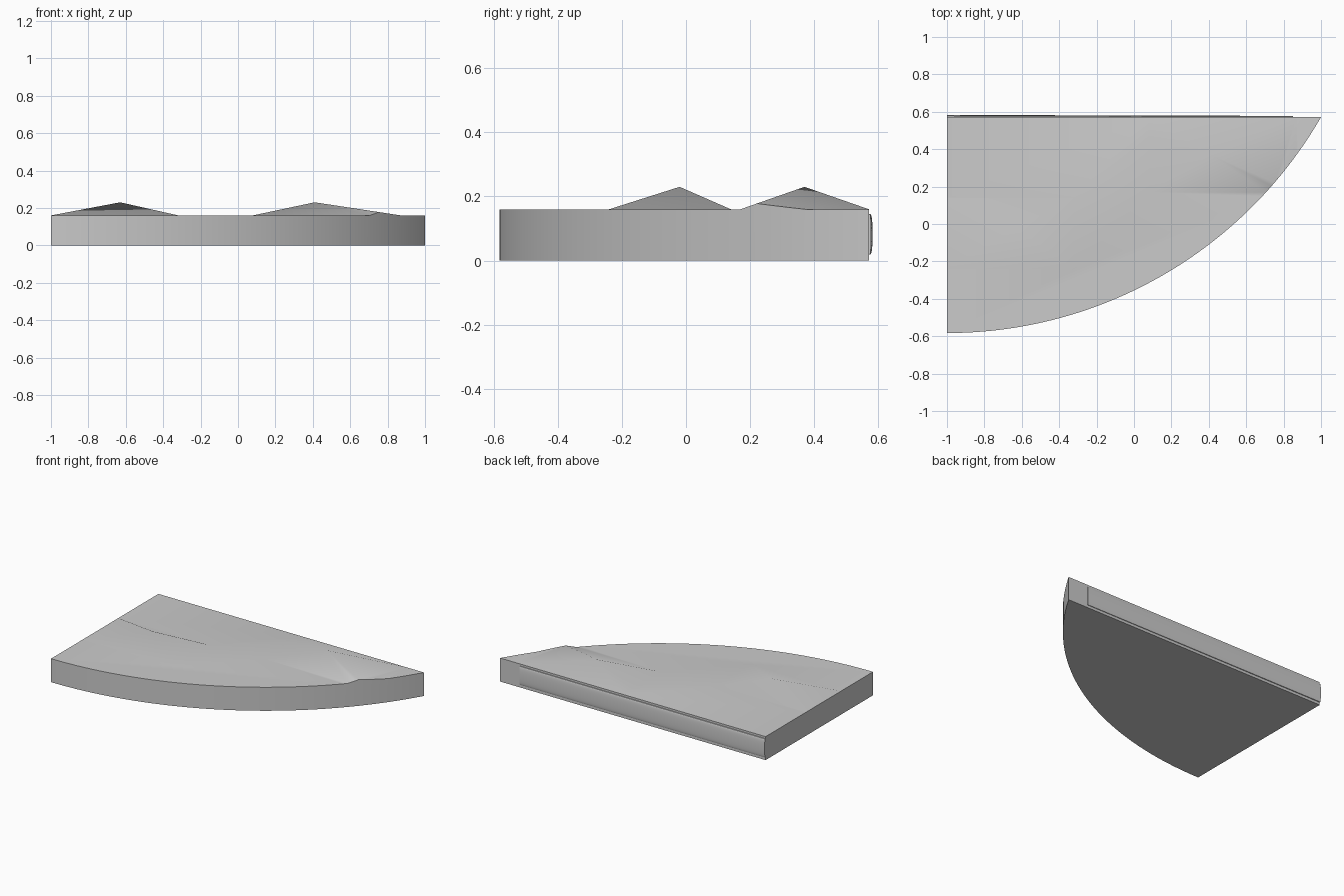
import bpy, bmesh, math

if "Cube" in bpy.data.objects:
    bpy.data.objects.remove(bpy.data.objects["Cube"])

BACK, R = 0.572, 2.3094      # straight back edge, radius of the curved edge
TOP, PEAK = 0.16, 0.23
CY = -0.583 + R              # arc centre is at x = -1


def make(name, verts, faces):
    me = bpy.data.meshes.new(name)
    me.from_pydata(verts, [], faces)
    bm = bmesh.new()
    bm.from_mesh(me)
    bmesh.ops.recalc_face_normals(bm, faces=bm.faces)
    bm.to_mesh(me)
    bm.free()
    ob = bpy.data.objects.new(name, me)
    bpy.context.collection.objects.link(ob)
    return ob


def loft(name, rings):
    """Closed solid through equal-length rings."""
    n = len(rings[0])
    faces = [(k * n + i, k * n + (i + 1) % n, (k + 1) * n + (i + 1) % n, (k + 1) * n + i)
             for k in range(len(rings) - 1) for i in range(n)]
    last = (len(rings) - 1) * n
    faces += [tuple(range(n)), tuple(range(last, last + n))]
    return make(name, [v for r in rings for v in r], faces)


def prism(name, outline, z0, z1):
    return loft(name, [[(x, y, z) for x, y in outline] for z in (z0, z1)])


def boolean(ob, other, op):
    m = ob.modifiers.new(op, 'BOOLEAN')
    m.operation, m.object, m.solver = op, other, 'EXACT'
    other.hide_render = True
    bpy.context.view_layer.objects.active = ob
    bpy.ops.object.modifier_apply(modifier=m.name)
    bpy.data.objects.remove(other)


def hill(x0, xm, x1, y0, ym, y1):
    """Pyramid with its base sunk below the plate top."""
    s = (PEAK - 0.09) / (PEAK - TOP)
    base = [(xm + (x - xm) * s, ym + (y - ym) * s, 0.09)
            for x, y in ((x0, y0), (x1, y0), (x1, y1), (x0, y1))]
    return make("hill", base + [(xm, ym, PEAK)],
                [(0, 1, 2, 3), (0, 1, 4), (1, 2, 4), (2, 3, 4), (3, 0, 4)])


# Height solid: flat slab with two low hills
terrain = prism("terrain", [(-2, -2), (2, -2), (2, 2), (-2, 2)], -0.5, TOP)
boolean(terrain, hill(-0.999, -0.63, -0.32, -0.24, -0.02, 0.14), 'UNION')
boolean(terrain, hill(0.08, 0.41, 0.87, 0.17, 0.37, 0.571), 'UNION')

# Plate: sixty-degree arc with straight left and back sides
N = 64
arc = [(-1 + R * math.sin(math.radians(60) * i / N),
        CY - R * math.cos(math.radians(60) * i / N)) for i in range(N + 1)]
plate = prism("plate", arc + [(-1, arc[-1][1])], 0, 0.4)
boolean(plate, terrain, 'INTERSECT')

# Rounded strip along the back edge, thinning towards the tip
rings = []
for x, depth in ((-1, 0.011), (0.85, 0.006)):
    ring = [(x, BACK - 0.01, 0.018)]
    for i in range(17):
        a = math.pi * i / 16
        ring.append((x, BACK + depth * math.sin(a) ** 0.6, 0.082 - 0.064 * math.cos(a)))
    ring.append((x, BACK - 0.01, 0.146))
    rings.append(ring)
strip = loft("back_strip", rings)

for ob in (plate, strip):
    bpy.ops.object.select_all(action='DESELECT')
    ob.select_set(True)
    bpy.context.view_layer.objects.active = ob
    bpy.ops.object.shade_smooth_by_angle(angle=math.radians(30))
